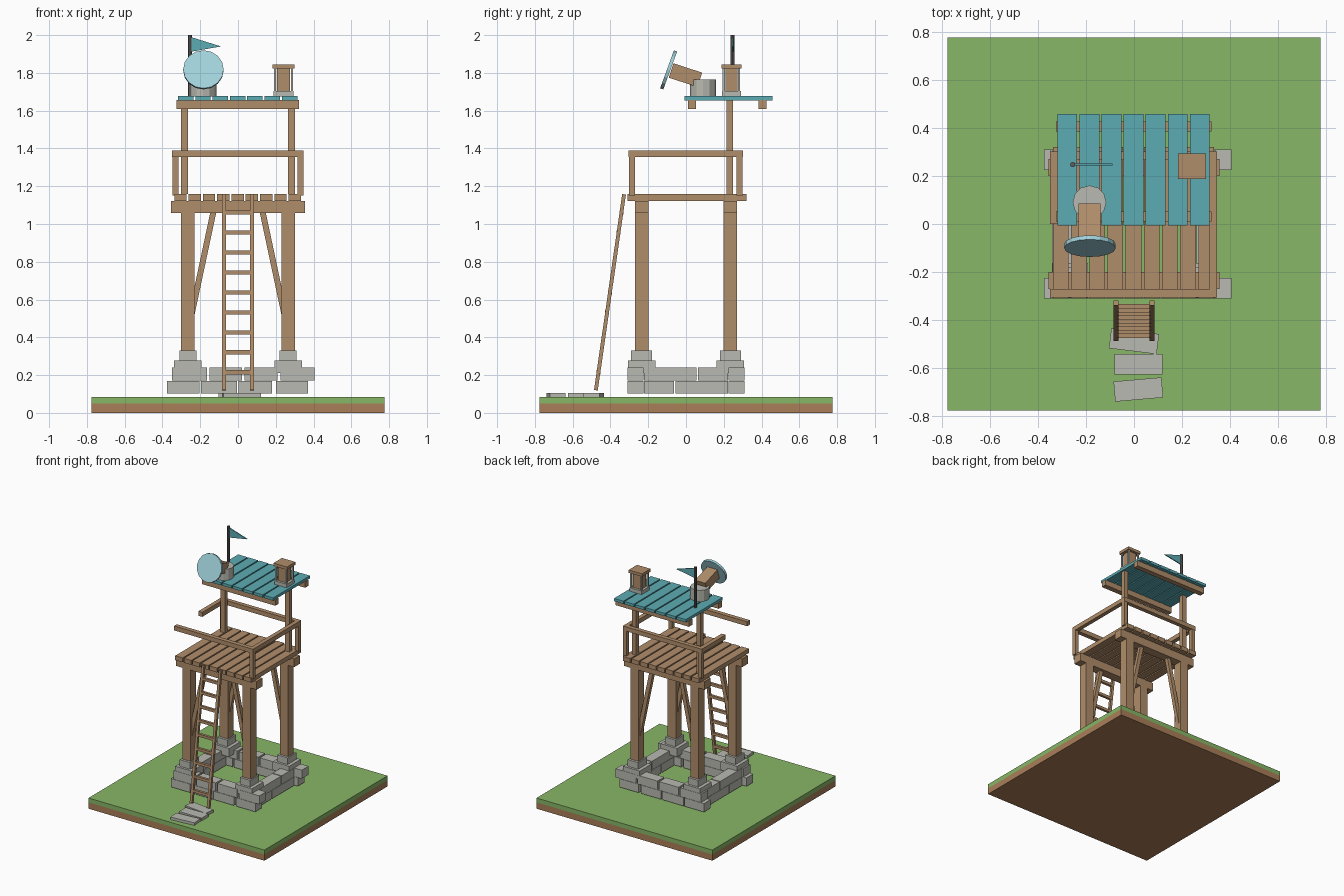
import bpy, bmesh, math
from mathutils import Vector, Matrix

if "Cube" in bpy.data.objects:
    bpy.data.objects.remove(bpy.data.objects["Cube"])


def mat(name, r, g, b):
    m = bpy.data.materials.new(name)
    lin = [((c / 255 + 0.055) / 1.055) ** 2.4 for c in (r, g, b)]
    m.diffuse_color = (*lin, 1)
    m.use_nodes = True
    m.node_tree.nodes["Principled BSDF"].inputs["Base Color"].default_value = m.diffuse_color
    return m


GRASS = mat("grass green", 135, 183, 102)
EARTH = mat("earth brown", 170, 126, 88)
WOOD = mat("wood brown", 176, 141, 106)
STONE = mat("stone grey", 186, 186, 178)
TEAL = mat("teal paint", 92, 172, 180)
GLASS = mat("pale blue", 162, 211, 220)
IRON = mat("dark iron", 98, 94, 92)


def finish(name, bm, material):
    me = bpy.data.meshes.new(name)
    bmesh.ops.recalc_face_normals(bm, faces=bm.faces[:])
    bm.to_mesh(me)
    bm.free()
    me.materials.append(material)
    ob = bpy.data.objects.new(name, me)
    bpy.context.collection.objects.link(ob)
    return ob


def add_box(bm, x, y, z, rot=None):
    """Box from (min, max) ranges, optionally rotated about its centre."""
    c = Vector((sum(x) / 2, sum(y) / 2, sum(z) / 2))
    s = (x[1] - x[0], y[1] - y[0], z[1] - z[0])
    m = Matrix.Translation(c) @ (rot or Matrix()) @ Matrix.Diagonal((*s, 1))
    bmesh.ops.create_cube(bm, size=1, matrix=m)


def boxes(name, material, items):
    bm = bmesh.new()
    for it in items:
        add_box(bm, *it)
    return finish(name, bm, material)


def bar(bm, p, q, wx, wd):
    """Rectangular bar between two points; wx is its width nearest to x."""
    p, q = Vector(p), Vector(q)
    d = (q - p).normalized()
    side = Vector((1, 0, 0))
    side = (side - d * side.dot(d)).normalized()
    third = d.cross(side)
    m = Matrix((side, third, d)).transposed().to_4x4()
    m = Matrix.Translation((p + q) / 2) @ m @ Matrix.Diagonal((wx, wd, (q - p).length, 1))
    bmesh.ops.create_cube(bm, size=1, matrix=m)


def disc(name, material, centre, r, depth, sides, rot=None):
    bm = bmesh.new()
    bmesh.ops.create_cone(bm, cap_ends=True, segments=sides, radius1=r, radius2=r,
                          depth=depth, matrix=Matrix.Translation(centre) @ (rot or Matrix()))
    return finish(name, bm, material)


# ground
boxes("earth_base", EARTH, [((-.775, .775), (-.775, .775), (0, .05))])
boxes("grass_layer", GRASS, [((-.775, .775), (-.775, .775), (.05, .085))])

# foundation ring: two staggered courses
stones = []
lower = [(-.375, -.205), (-.195, -.005), (.003, .18), (.2, .37)]
upper = [(-.35, -.165), (-.15, .02), (.035, .21), (.225, .405)]
for course, z in ((lower, (.103, .17)), (upper, (.172, .24))):
    for x in course:
        stones.append((x, (-.31, -.225), z))
        stones.append((x, (.225, .31), z))
    for x in ((-.34, -.26), (.26, .34)):
        split = -.06 if course is lower else .06
        stones.append((x, (-.222, split - .004), z))
        stones.append((x, (split + .004, .222), z))
boxes("foundation_stones", STONE, stones)

corners = [(sx, sy) for sx in (-1, 1) for sy in (-1, 1)]


def square(cx, cy, hx, hy, z):
    return ((cx - hx, cx + hx), (cy - hy, cy + hy), z)


boxes("footings", STONE,
      [square(.265 * a, .235 * b, .073, .073, (.21, .277)) for a, b in corners] +
      [square(.265 * a, .235 * b, .046, .055, (.277, .33)) for a, b in corners])
boxes("tower_legs", WOOD, [square(.265 * a, .235 * b, .036, .036, (.32, 1.07)) for a, b in corners])

# beams, braces and deck
boxes("deck_beams", WOOD, [((-.355, .355), (s * .235 - .036, s * .235 + .036), (1.057, 1.123)) for s in (-1, 1)])
bm = bmesh.new()
for a, b in corners:
    bar(bm, (a * .25, b * .235, .5), (a * .126, b * .235, 1.085), .031, .03)
finish("leg_braces", bm, WOOD)
boxes("deck_planks", WOOD,
      [square(-.304 + .0755 * i, .005, .0325, .315, (1.123, 1.158)) for i in range(9)])

# railing, broken at the front left corner
boxes("rail_posts", WOOD, [
    square(x, y, .016, .016, (1.15, 1.36)) for x, y in ((.33, -.287), (.33, .283), (-.33, .283))])
boxes("rails", WOOD, [
    ((-.35, .346), (-.305, -.27), (1.355, 1.39)),
    ((-.35, .346), (.267, .301), (1.355, 1.39)),
    ((.313, .346), (-.27, .267), (1.355, 1.39)),
    ((-.35, -.315), (0, .267), (1.355, 1.39))])

# ladder
foot, head = Vector((0, -.477, .12)), Vector((0, -.328, 1.157))
bm = bmesh.new()
for s in (-1, 1):
    off = Vector((s * .075, 0, 0))
    bar(bm, foot + off, head + off, .021, .02)
for i in range(9):
    z = .215 + .1057 * i
    y = foot.y + (head.y - foot.y) * (z - foot.z) / (head.z - foot.z)
    add_box(bm, (-.07, .07), (y - .01, y + .01), (z - .011, z + .011))
finish("ladder", bm, WOOD)

# stepping slabs
slabs = [(0, -.487, -7), (.018, -.583, 0), (.018, -.688, 5)]
boxes("path_slabs", STONE, [
    (*square(x, y, .1, .042, (.084, .106)), Matrix.Rotation(math.radians(a), 4, 'Z'))
    for x, y, a in slabs])

# roof
boxes("roof_posts", WOOD, [square(s * .284, .232, .018, .018, (1.158, 1.655)) for s in (-1, 1)])
boxes("roof_beams", WOOD, [((-.325, .322), (y - .021, y + .021), (1.61, 1.656)) for y in (.031, .406)])
boxes("roof_planks", TEAL,
      [square(-.277 + .0917 * i, .225, .041, .232, (1.655, 1.677)) for i in range(7)])

# signal lamp: drum, tilted body and round lens
tilt = math.radians(18)
disc("lamp_drum", STONE, (-.185, .09, 1.72), .07, .092, 12)
boxes("lamp_body", WOOD, [((-.23, -.14), (-.083, .077), (1.748, 1.828), Matrix.Rotation(-tilt, 4, 'X'))])
disc("lamp_lens", GLASS, (-.183, -.092, 1.816), .107, .018, 16,
     Matrix.Rotation(math.radians(90) - math.radians(20), 4, 'X'))

# lantern
lx, ly = .241, .24
boxes("lantern_base", STONE, [square(lx, ly, .054, .05, (1.675, 1.705))])
boxes("lantern_body", WOOD, [square(lx, ly, .034, .032, (1.705, 1.825))])
boxes("lantern_frame", STONE, [
    square(lx + a * .045, ly + b * .04, .006, .006, (1.7, 1.825)) for a, b in corners])
boxes("lantern_cap", WOOD, [square(lx, ly, .059, .053, (1.822, 1.845))])

# flag
disc("flag_pole", IRON, (-.255, .247, 1.835), .011, .33, 8)
bm = bmesh.new()
tri = [(-.25, 1.99), (-.09, 1.94), (-.25, 1.912)]
front = [bm.verts.new((x, .243, z)) for x, z in tri]
ext = bmesh.ops.extrude_face_region(bm, geom=[bm.faces.new(front)])
bmesh.ops.translate(bm, vec=(0, .008, 0), verts=[v for v in ext["geom"] if isinstance(v, bmesh.types.BMVert)])
finish("flag", bm, TEAL)
